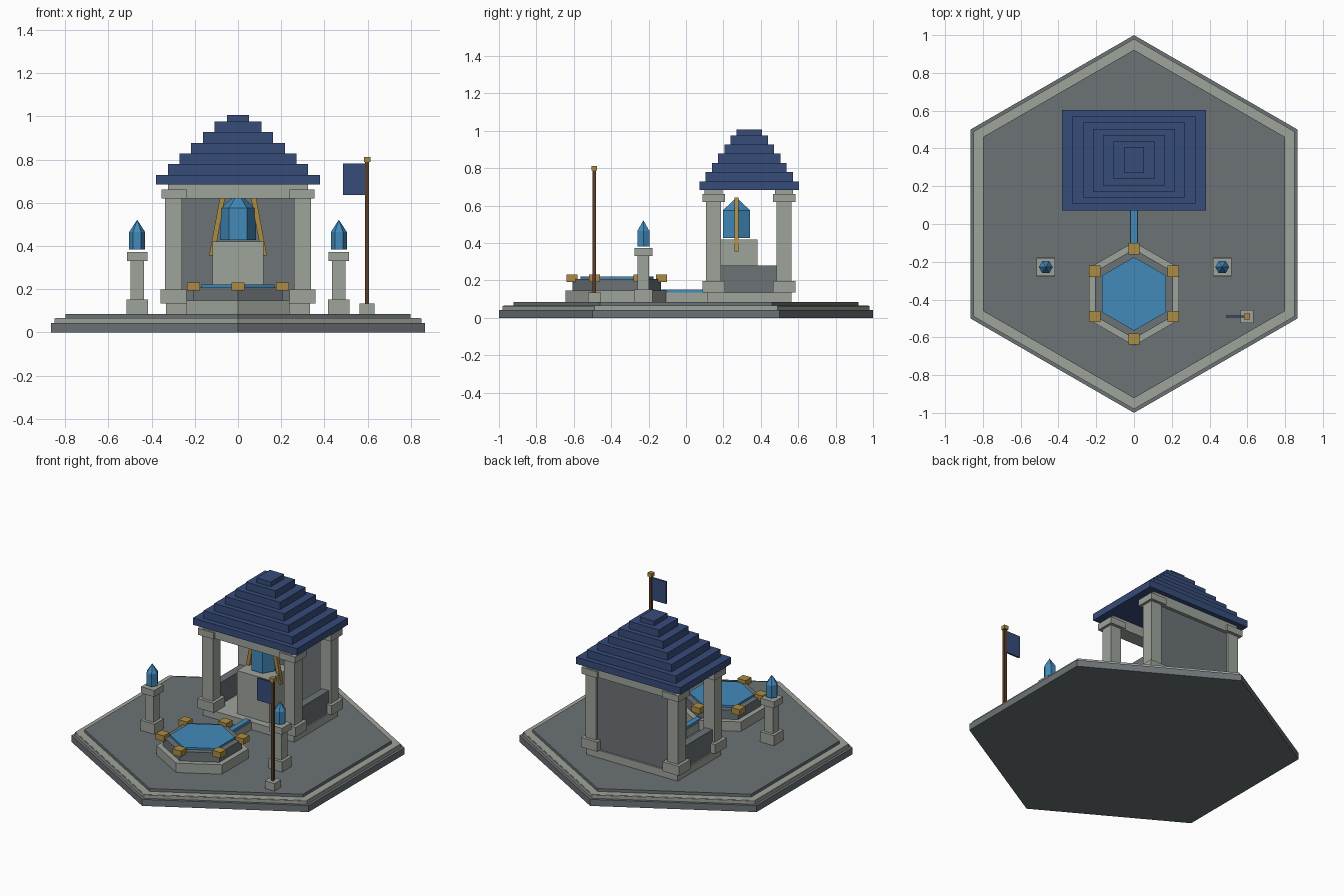
import bpy, bmesh, math
from mathutils import Vector

if "Cube" in bpy.data.objects:
    bpy.data.objects.remove(bpy.data.objects["Cube"], do_unlink=True)


def material(name, rgb):
    lin = [((c / 255 + 0.055) / 1.055) ** 2.4 for c in rgb] + [1.0]
    m = bpy.data.materials.new(name)
    m.use_nodes = True
    m.diffuse_color = lin
    bsdf = next(n for n in m.node_tree.nodes if n.type == 'BSDF_PRINCIPLED')
    bsdf.inputs["Base Color"].default_value = lin
    return m


PALE = material("pale stone", (158, 163, 155))
DARK = material("dark stone", (108, 115, 118))
ROOF = material("roof blue", (55, 76, 122))
WATER = material("water blue", (66, 138, 186))
GOLD = material("gold", (172, 140, 66))
WOOD = material("dark wood", (88, 60, 40))


def finish(name, bm, mat):
    bmesh.ops.recalc_face_normals(bm, faces=bm.faces)
    mesh = bpy.data.meshes.new(name)
    bm.to_mesh(mesh)
    bm.free()
    mesh.materials.append(mat)
    obj = bpy.data.objects.new(name, mesh)
    bpy.context.scene.collection.objects.link(obj)
    return obj


def box(name, mat, x, y, hx, hy, z0, z1):
    """Box given by its centre, half sizes and bottom and top heights."""
    bm = bmesh.new()
    bmesh.ops.create_cube(bm, size=2)
    for v in bm.verts:
        v.co = (x + v.co.x * hx, y + v.co.y * hy, z0 if v.co.z < 0 else z1)
    return finish(name, bm, mat)


def hexagon(name, mat, x, y, rings, start=90):
    """Six-sided solid through (radius, height) rings; radius 0 makes a tip."""
    bm = bmesh.new()
    loops = []
    for r, z in rings:
        angles = [math.radians(start + 60 * i) for i in range(6)]
        loops.append([bm.verts.new((x + r * math.cos(a), y + r * math.sin(a), z)) for a in angles])
    for low, high in zip(loops, loops[1:]):
        for i in range(6):
            j = (i + 1) % 6
            bm.faces.new((low[i], low[j], high[j], high[i]))
    bm.faces.new(loops[0])
    bm.faces.new(loops[-1])
    bmesh.ops.remove_doubles(bm, verts=bm.verts, dist=0.0001)
    return finish(name, bm, mat)


def slanted_bar(name, mat, start, end, half):
    """Square bar whose end faces stay level."""
    bm = bmesh.new()
    bmesh.ops.create_cube(bm, size=2)
    for v in bm.verts:
        end_point = Vector(start if v.co.z < 0 else end)
        v.co = end_point + Vector((v.co.x * half, v.co.y * half, 0))
    return finish(name, bm, mat)


# Stepped hexagonal ground
GROUND = 0.085
hexagon("lower_slab", DARK, 0, 0, [(1, 0), (1, 0.043)])
hexagon("rim_slab", PALE, 0, 0, [(0.98, 0.043), (0.98, 0.064)])
hexagon("rim_step", PALE, 0, 0, [(0.975, 0.06), (0.975, 0.066)])
hexagon("paving", DARK, 0, 0, [(0.922, 0.064), (0.922, GROUND)])

# Shrine platform, walls and altar
FLOOR, BEAM, EAVES = 0.135, 0.62, 0.685
SY = 0.337
box("shrine_platform", PALE, 0, SY, 0.333, 0.226, GROUND, FLOOR)
box("back_wall", DARK, 0, 0.525, 0.27, 0.026, FLOOR, BEAM)
box("altar", PALE, 0, 0.27, 0.118, 0.112, FLOOR, 0.42)

# Columns, beams and low side walls
for side, sx in (("left", 1), ("right", -1)):
    box(f"{side}_low_wall", DARK, sx * 0.298, SY, 0.026, 0.16, FLOOR, 0.28)
    for end, y in (("front", 0.148), ("back", 0.525)):
        part = f"{end}_{side}_column"
        box(part, PALE, sx * 0.299, y, 0.039, 0.04, FLOOR, BEAM)
        box(part + "_base", PALE, sx * 0.299, y, 0.06, 0.06, FLOOR, 0.198)
        box(part + "_capital", PALE, sx * 0.297, y, 0.058, 0.06, BEAM, 0.662)
for end, y in (("front", 0.148), ("back", 0.525)):
    box(f"{end}_beam", PALE, 0, y, 0.325, 0.048, BEAM, EAVES)

# Tiered roof
tiers = [(0.38, 0.266), (0.325, 0.233), (0.271, 0.199), (0.217, 0.166),
         (0.163, 0.133), (0.109, 0.1), (0.052, 0.069)]
tops = [0.73, 0.78, 0.829, 0.878, 0.927, 0.976, 1.007]
bottom = EAVES
for i, ((hx, hy), top) in enumerate(zip(tiers, tops)):
    box(f"roof_tier_{i + 1}", ROOF, 0, 0.338, hx, hy, bottom, top)
    bottom = top

# Shrine crystal with gold braces
hexagon("shrine_crystal", WATER, 0, 0.27, [(0.083, 0.428), (0.083, 0.575), (0, 0.645)], 0)
for side, sx in (("left", 1), ("right", -1)):
    slanted_bar(f"{side}_brace", GOLD, (sx * 0.122, 0.27, 0.355), (sx * 0.068, 0.27, 0.645), 0.012)

# Fountain with gold corner blocks
FY = -0.37
hexagon("fountain_base", PALE, 0, FY, [(0.275, GROUND), (0.275, 0.147)])
hexagon("fountain_basin", DARK, 0, FY, [(0.237, 0.147), (0.237, 0.208)])
hexagon("fountain_water", WATER, 0, FY, [(0.195, 0.205), (0.195, 0.221)])
for i in range(6):
    a = math.radians(30 + 60 * i)
    box(f"fountain_block_{i + 1}", GOLD, 0.239 * math.cos(a), FY + 0.239 * math.sin(a),
        0.03, 0.03, 0.193, 0.231)

# Channel from fountain to shrine
box("channel_bed", PALE, 0, -0.005, 0.021, 0.115, GROUND, FLOOR)
box("channel_water", WATER, 0, -0.015, 0.018, 0.12, FLOOR, 0.152)

# Crystal pedestals
for side, sx in (("left", 1), ("right", -1)):
    x, y = sx * 0.467, -0.228
    box(f"{side}_pedestal_base", PALE, x, y, 0.05, 0.05, GROUND, 0.152)
    box(f"{side}_pedestal_shaft", PALE, x, y, 0.031, 0.031, 0.152, 0.33)
    box(f"{side}_pedestal_cap", PALE, x, y, 0.048, 0.048, 0.33, 0.373)
    hexagon(f"{side}_pedestal_crystal", WATER, x, y, [(0.037, 0.383), (0.037, 0.465), (0, 0.522)], 0)

# Flagpole
PX, PY = 0.598, -0.49
box("pole_base", PALE, PX, PY, 0.035, 0.035, GROUND, 0.135)
box("pole", WOOD, PX, PY, 0.009, 0.009, 0.135, 0.79)
box("pole_finial", GOLD, PX, PY, 0.015, 0.015, 0.788, 0.813)
box("flag", ROOF, 0.539, PY, 0.053, 0.006, 0.636, 0.782)
